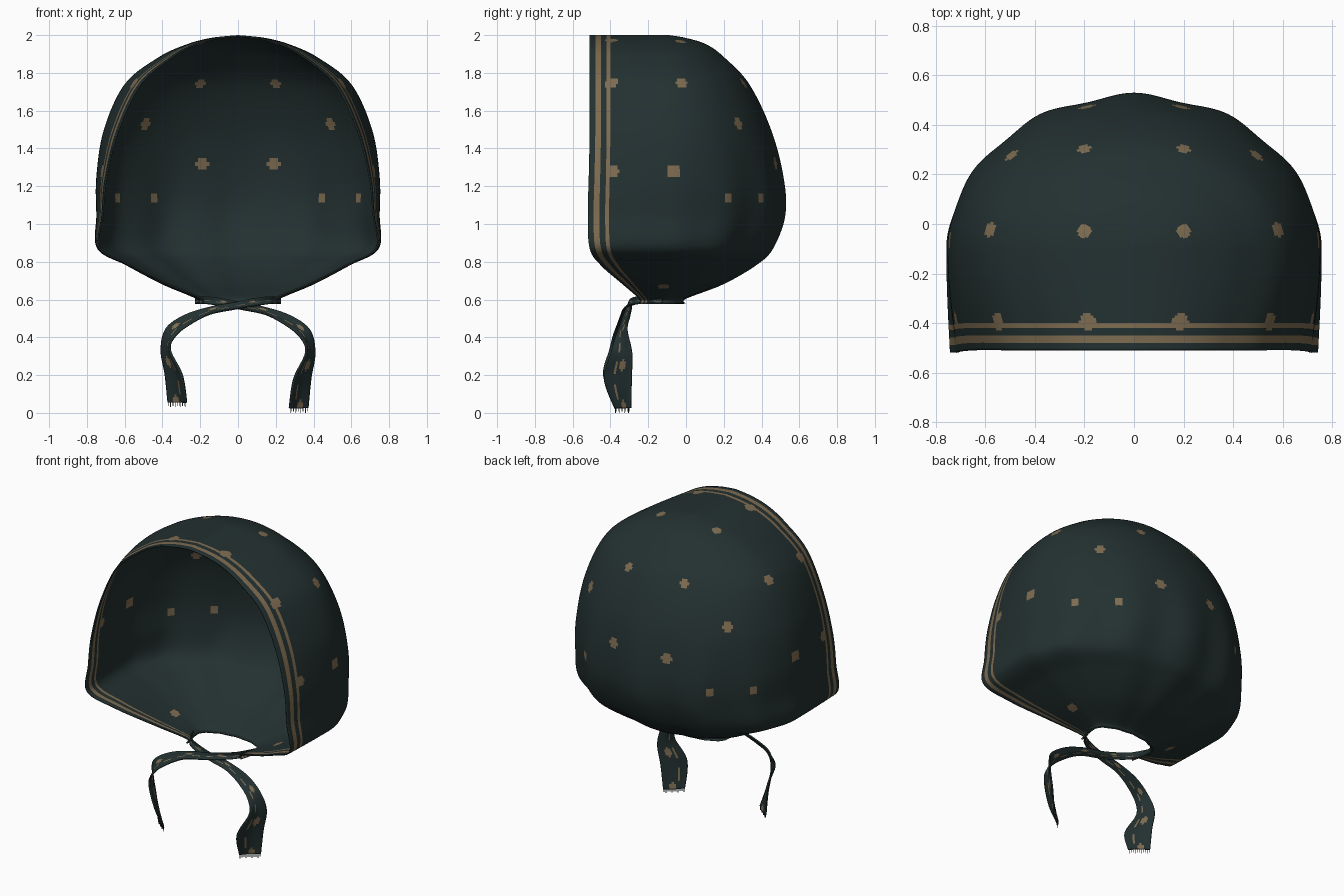
import bpy, bmesh, math
from mathutils import Vector

if "Cube" in bpy.data.objects:
    bpy.data.objects.remove(bpy.data.objects["Cube"])


def material(name, col):
    m = bpy.data.materials.new(name)
    m.diffuse_color = (*col, 1)
    m.use_nodes = True
    m.node_tree.nodes["Principled BSDF"].inputs["Base Color"].default_value = m.diffuse_color
    return m


CLOTH = material("dark teal cloth", (0.017, 0.030, 0.030))
TAN = material("tan print", (0.21, 0.150, 0.082))
THREAD = material("grey thread", (0.06, 0.065, 0.065))


def spline(keys, n):
    """Catmull-Rom through rows of numbers, n steps per segment."""
    out = []
    last = len(keys) - 1
    for k in range(last):
        p0, p1, p2, p3 = (keys[max(0, min(last, k + d))] for d in (-1, 0, 1, 2))
        for s in range(n):
            t = s / n
            out.append([0.5 * (2 * b + (c - a) * t + (2 * a - 5 * b + 4 * c - d) * t * t
                               + (3 * b - a - 3 * c + d) * t ** 3)
                        for a, b, c, d in zip(p0, p1, p2, p3)])
    out.append(list(keys[-1]))
    return out


def grid_object(name, rows, thickness, is_tan, offset=-1):
    """Sheet from rows of points; is_tan(i, j) picks the printed faces."""
    bm = bmesh.new()
    vs = [[bm.verts.new(p) for p in r] for r in rows]
    for i in range(len(rows) - 1):
        for j in range(len(rows[0]) - 1):
            f = bm.faces.new((vs[i][j], vs[i + 1][j], vs[i + 1][j + 1], vs[i][j + 1]))
            f.smooth = True
            f.material_index = 1 if is_tan(i, j) else 0
    bmesh.ops.remove_doubles(bm, verts=bm.verts[:], dist=0.0002)
    return finish(name, bm, thickness, offset)


def finish(name, bm, thickness=0, offset=-1):
    me = bpy.data.meshes.new(name)
    bm.to_mesh(me)
    bm.free()
    for m in (CLOTH, TAN, THREAD):
        me.materials.append(m)
    ob = bpy.data.objects.new(name, me)
    bpy.context.collection.objects.link(ob)
    if thickness:
        mod = ob.modifiers.new("thickness", 'SOLIDIFY')
        mod.thickness = thickness
        mod.offset = offset
    return ob


# Hood: horizontal U-shaped sections
# z, front edge half width, greatest half width, front y, back y
SECTIONS = [
    (2.0, 0, 0, -.51, -.09), (1.985, .12, .145, -.51, .0), (1.95, .24, .275, -.51, .11),
    (1.88, .36, .425, -.51, .205), (1.74, .52, .60, -.51, .335), (1.5, .635, .71, -.51, .45),
    (1.25, .70, .75, -.515, .51), (1.05, .72, .75, -.52, .515), (.87, .735, .745, -.51, .45),
    (.78, .575, .59, -.45, .36), (.68, .38, .40, -.335, .19), (.605, .20, .225, -.25, 0),
    (.58, .20, .225, -.25, -.005)]
YC, NF, NB = -.11, 40, 150


def section(z, xf, xm, yf, yb):
    side = []
    for j in range(NF):
        s = j / NF
        side.append(Vector((xf + (xm - xf) * math.sin(s * math.pi / 2), yf + (YC - yf) * s, z)))
    back = []
    w = max(0, min(1, (1.5 - z) / .5))
    for j in range(NB + 1):
        a = math.pi * j / NB
        fold = 1 + .02 * w * math.sin(a) * math.cos(12 * a)   # soft gathers
        back.append(Vector((xm * math.cos(a) * fold, YC + (yb - YC) * math.sin(a) * fold, z)))
    return side + back + [Vector((-p.x, p.y, p.z)) for p in reversed(side)]


rows = [section(*r) for r in spline(SECTIONS, 12)]
ncol = len(rows[0]) - 1

# Printed dots (mirrored): x, y, z, radius
DOTS = [(.2, -.03, 1.97, .028), (.56, -.03, 1.74, .029), (.2, .31, 1.76, .028),
        (.5, .29, 1.53, .028), (.185, .47, 1.31, .032), (.44, .39, 1.14, .029),
        (.63, .22, 1.13, .024), (.74, -.07, 1.27, .033), (.54, -.395, 1.735, .036),
        (.73, -.395, 1.28, .036), (.19, -.395, 1.96, .034), (.38, -.12, .68, .032)]
centres = {(i, j): (rows[i][j] + rows[i + 1][j] + rows[i][j + 1] + rows[i + 1][j + 1]) / 4
           for i in range(len(rows) - 1) for j in range(ncol)}
printed = set()
for x, y, z, rad in DOTS:
    for sx in (-1, 1):
        target = Vector((sx * x, y, z))
        mid = min(centres.values(), key=lambda c: (c - target).length_squared).copy()
        printed.update(k for k, c in centres.items() if (c - mid).length < rad)


def hood_print(i, j):
    e = min(j, ncol - 1 - j)          # cells from the front edge
    return 3 <= e < 6 or 9 <= e < 11 or (i, j) in printed


grid_object("hood", rows, .008, hood_print)

# Ties: centre line and half-width vector, crossing under the chin
TIE = [
    (-.225, -.13, .595, 0, 0, .018), (-.17, -.24, .597, 0, .005, .02),
    (-.08, -.285, .585, 0, .01, .02), (.02, -.30, .565, 0, .015, .018),
    (.14, -.305, .54, -.005, .02, .02), (.26, -.32, .49, .012, .025, .025),
    (.35, -.34, .42, .025, .03, .02), (.378, -.34, .32, .024, .055, 0),
    (.335, -.36, .18, .045, .072, 0), (.315, -.335, .025, .05, .042, 0)]
ACROSS = 12


def tie_print(i, j):
    line = j == 4 and i % 9 < 5
    spot = any((i - c) ** 2 / 6 + (j - 7) ** 2 / 2.5 < 1 for c in (22, 43, 62, 82, 97))
    return line or spot


for side, sx, lift, fwd in (("right", 1, 0, 0), ("left", -1, .03, -.014)):
    tie = []
    pts = spline(TIE, 11)
    for i, (x, y, z, hx, hy, hz) in enumerate(pts):
        t = i / (len(pts) - 1)
        row = []
        for j in range(ACROSS + 1):
            s = 2 * j / ACROSS - 1
            bulge = .006 * math.cos(s * math.pi)       # soft crease along the ribbon
            row.append(Vector((sx * (x + hx * s - bulge * t),
                               y + hy * s + fwd * math.sin(math.pi * t) + bulge * (1 - t),
                               z + hz * s + lift * t ** 3)))
        tie.append(row)
    grid_object(side + "_tie", tie, .008, tie_print, 0)

    # Fringe threads on the tie end
    bm = bmesh.new()
    a, b = tie[-1][0], tie[-1][-1]
    for k in range(11):
        p = a.lerp(b, (k + .5) / 11)
        length = .025 if k % 3 == 0 else .018
        res = bmesh.ops.create_cube(bm, size=1)
        for v in res["verts"]:
            v.co = Vector((p.x + v.co.x * .003, p.y + v.co.y * .003,
                           p.z + (v.co.z - .5) * length))
    for f in bm.faces:
        f.material_index = 2 if f.index % 2 else 0
    finish(side + "_fringe", bm)
